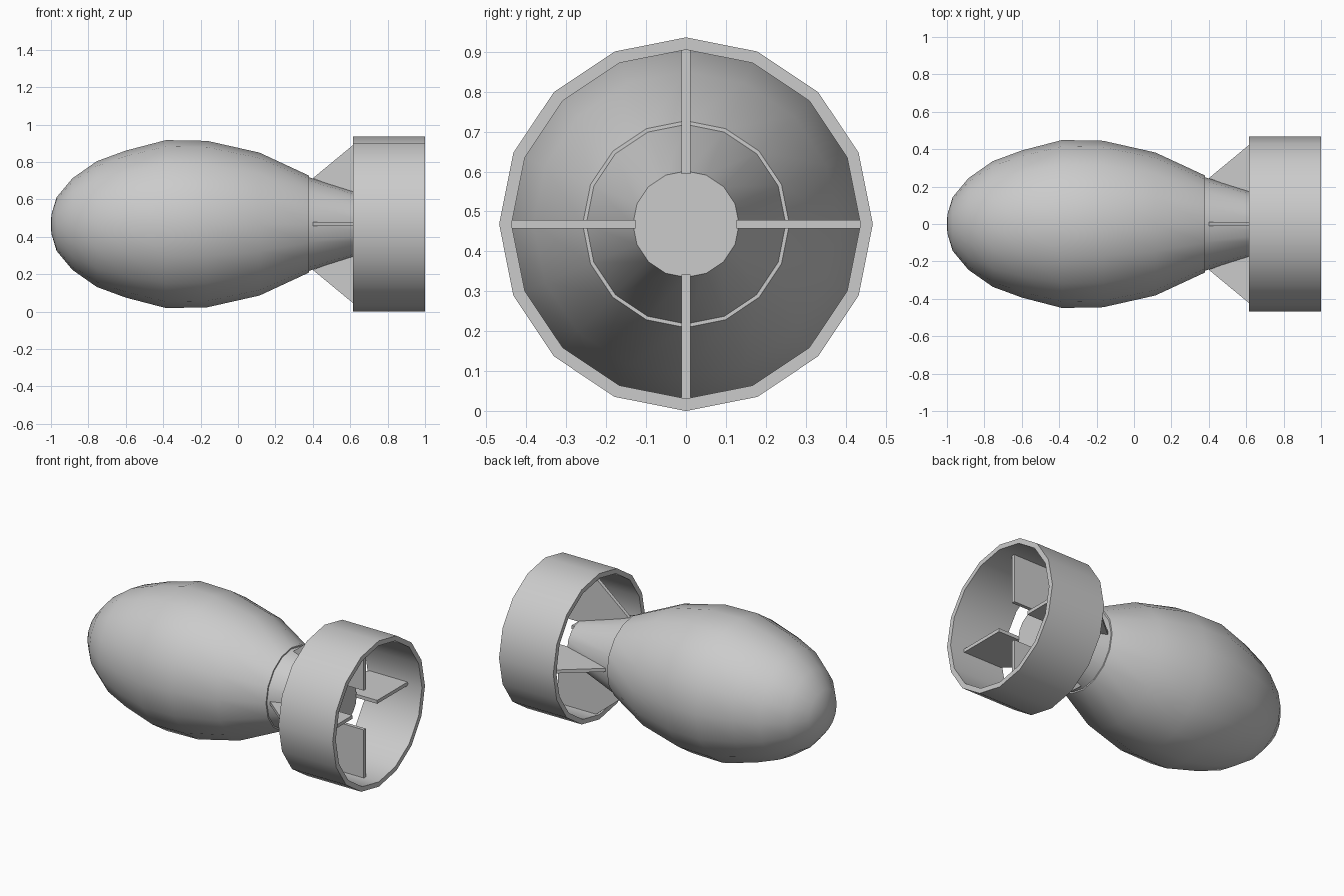
import bpy, bmesh, math

if "Cube" in bpy.data.objects:
    bpy.data.objects.remove(bpy.data.objects["Cube"])

CZ = 0.468   # height of the long axis
SIDES = 16


def finish(name, bm, smooth=True):
    bmesh.ops.remove_doubles(bm, verts=bm.verts, dist=1e-5)
    bmesh.ops.recalc_face_normals(bm, faces=bm.faces)
    me = bpy.data.meshes.new(name)
    bm.to_mesh(me)
    bm.free()
    ob = bpy.data.objects.new(name, me)
    bpy.context.collection.objects.link(ob)
    ob.location.z = CZ
    if smooth:
        bpy.ops.object.select_all(action='DESELECT')
        ob.select_set(True)
        bpy.context.view_layer.objects.active = ob
        bpy.ops.object.shade_smooth_by_angle(angle=math.radians(40))
    return ob


def lathe(name, profile):
    """Spin (x, radius) points about the x axis."""
    bm = bmesh.new()
    verts = [bm.verts.new((x, 0, r)) for x, r in profile]
    edges = [bm.edges.new(p) for p in zip(verts, verts[1:])]
    bmesh.ops.spin(bm, geom=verts + edges, cent=(0, 0, 0), axis=(1, 0, 0),
                   angle=math.tau, steps=SIDES, use_merge=True)
    bmesh.ops.dissolve_degenerate(bm, dist=1e-5, edges=bm.edges)
    return finish(name, bm)


# Egg-shaped shell, with a small lip where the tail begins
lathe("body", [(-1, 0), (-0.998, 0.05), (-0.97, 0.143), (-0.885, 0.245),
               (-0.755, 0.336), (-0.6, 0.393), (-0.385, 0.449),
               (-0.165, 0.445), (0.115, 0.382), (0.38, 0.259), (0.38, 0)])

# Tapered tail with a flat end
lathe("tail_cone", [(0.37, 0.253), (0.75, 0.133), (0.75, 0)])

# Open tail ring
lathe("tail_ring", [(0.615, 0.468), (1, 0.468), (1, 0.437),
                    (0.615, 0.437), (0.615, 0.468)])

# Four fins joining tail to ring
FIN = [(0.40, 0.245), (0.635, 0.439), (0.9, 0.439), (0.9, 0.126), (0.72, 0.126)]
for i, side in enumerate(("top", "left", "bottom", "right")):
    bm = bmesh.new()
    face = bm.faces.new([bm.verts.new((x, -0.011, r)) for x, r in FIN])
    ext = bmesh.ops.extrude_face_region(bm, geom=[face])
    bmesh.ops.translate(bm, vec=(0, 0.022, 0),
                        verts=[g for g in ext["geom"] if isinstance(g, bmesh.types.BMVert)])
    fin = finish("fin_" + side, bm, smooth=False)
    fin.rotation_euler.x = i * math.pi / 2
